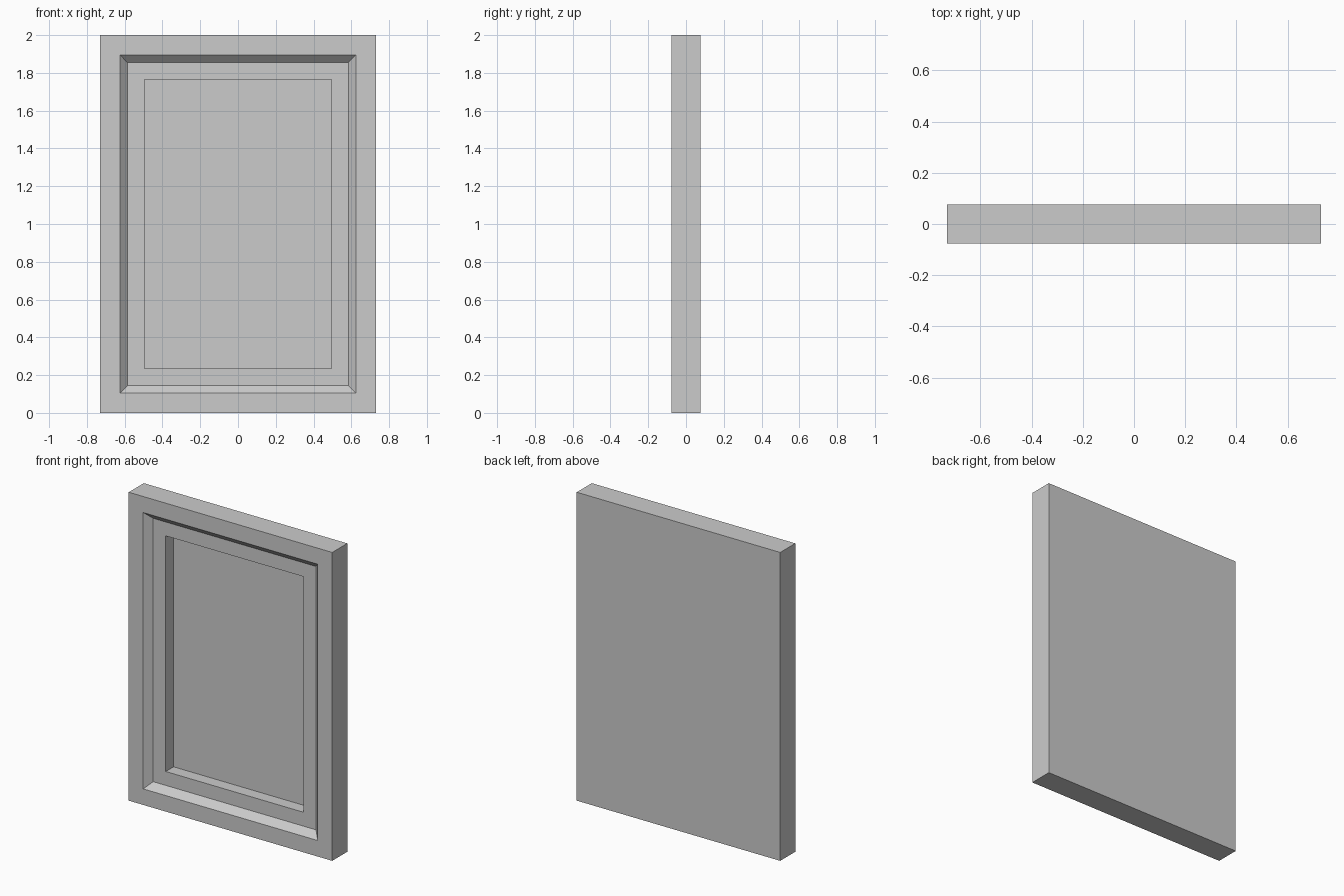
import bpy
import bmesh

cube = bpy.data.objects.get("Cube")
if cube:
    bpy.data.objects.remove(cube, do_unlink=True)

WIDTH, HEIGHT, DEPTH = 1.46, 2.0, 0.154

grey = bpy.data.materials.new("plain grey")
grey.use_nodes = True
colour = (0.6, 0.6, 0.6, 1.0)
grey.diffuse_color = colour
grey.node_tree.nodes["Principled BSDF"].inputs["Base Color"].default_value = colour

# Steps from the outer rim inward: margin from the edge, depth behind the front
steps = [
    (0.0, DEPTH),    # back outline
    (0.0, 0.0),      # front outline
    (0.104, 0.0),    # flat border
    (0.146, 0.042),  # bevelled lip
    (0.236, 0.042),  # flat mount
    (0.236, 0.122),  # straight recess wall
]


def rectangle(bm, margin, depth):
    x, y = WIDTH / 2 - margin, depth - DEPTH / 2
    low, high = margin, HEIGHT - margin
    return [bm.verts.new(p) for p in
            ((-x, y, low), (x, y, low), (x, y, high), (-x, y, high))]


# Frame with a stepped front
bm = bmesh.new()
rings = [rectangle(bm, *step) for step in steps]
for outer, inner in zip(rings, rings[1:]):
    for i in range(4):
        j = (i + 1) % 4
        bm.faces.new((outer[i], outer[j], inner[j], inner[i]))
bm.faces.new(rings[0][::-1])  # back
bm.faces.new(rings[-1])       # recessed picture panel
bmesh.ops.recalc_face_normals(bm, faces=bm.faces)

mesh = bpy.data.meshes.new("picture_frame")
bm.to_mesh(mesh)
bm.free()
mesh.materials.append(grey)
frame = bpy.data.objects.new("picture_frame", mesh)
bpy.context.collection.objects.link(frame)
